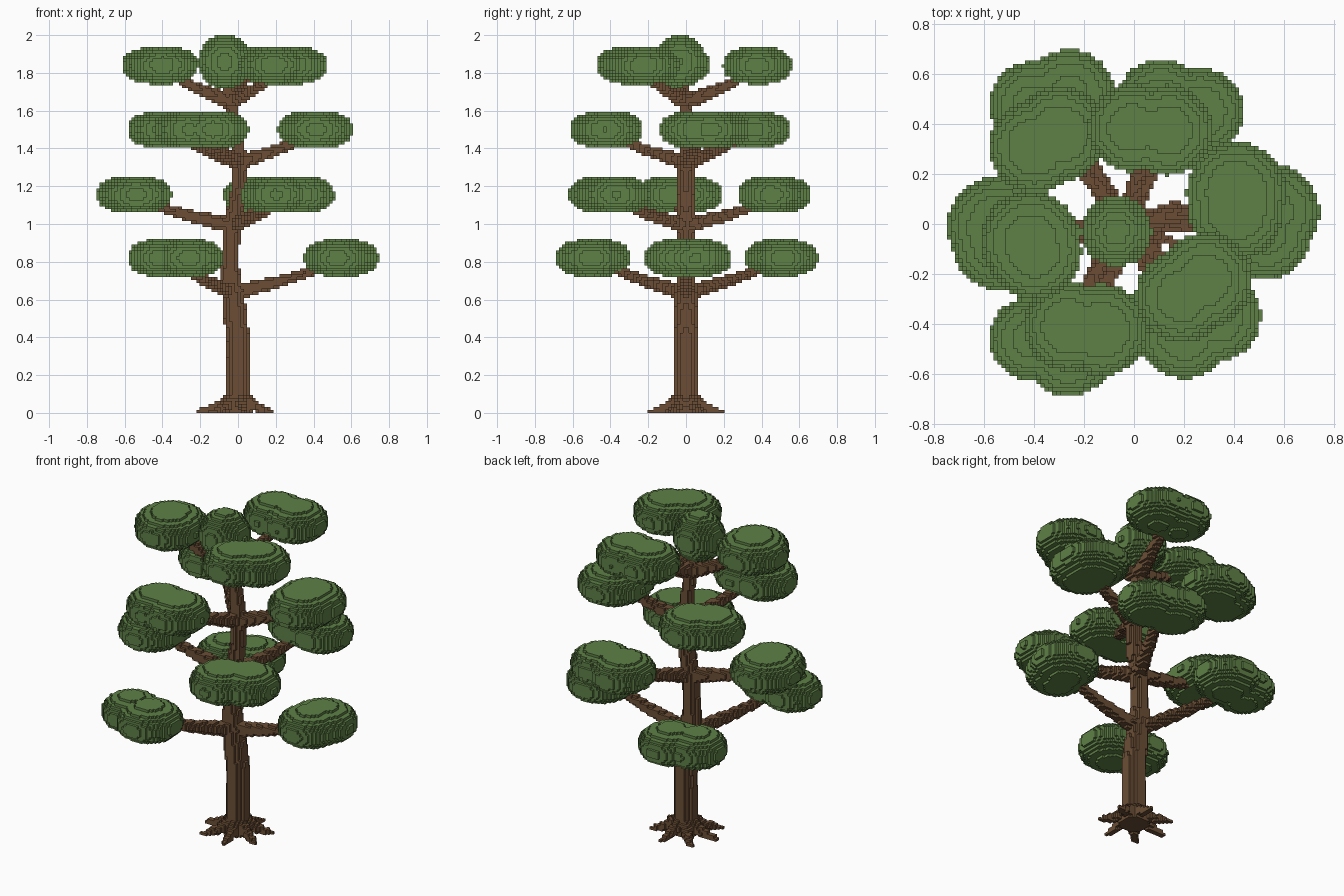
import bpy
import math
from mathutils import Vector

if "Cube" in bpy.data.objects:
    bpy.data.objects.remove(bpy.data.objects["Cube"])

H = 2 / 128  # voxel size


def material(name, rgb):
    m = bpy.data.materials.new(name)
    m.diffuse_color = (*rgb, 1)
    m.use_nodes = True
    m.node_tree.nodes["Principled BSDF"].inputs["Base Color"].default_value = m.diffuse_color
    return m


BARK = material("bark brown", (0.147, 0.076, 0.036))
LEAF = material("leaf green", (0.112, 0.216, 0.061))


def fill(cells, lo, hi, inside):
    """Add every voxel whose centre passes the inside test."""
    a = [math.floor(v / H) - 1 for v in lo]
    b = [math.ceil(v / H) + 1 for v in hi]
    for i in range(a[0], b[0]):
        for j in range(a[1], b[1]):
            for k in range(max(0, a[2]), b[2]):
                if inside(Vector(((i + .5) * H, (j + .5) * H, (k + .5) * H))):
                    cells.add((i, j, k))


def lobe(cells, c, r, rz, power=2.4):
    c, ext = Vector(c), Vector((r, r, rz))

    def inside(p):
        d = p - c
        return (math.hypot(d.x, d.y) / r) ** power + abs(d.z / rz) ** power <= 1
    fill(cells, c - ext, c + ext, inside)


def limb(cells, points):
    """Tapered rod through points given as (x, y, z, radius)."""
    for p0, p1 in zip(points, points[1:]):
        a, b, r0, r1 = Vector(p0[:3]), Vector(p1[:3]), p0[3], p1[3]
        ab, rm = b - a, max(r0, r1)

        def inside(p):
            t = min(1, max(0, (p - a).dot(ab) / ab.length_squared))
            return (p - a - ab * t).length <= r0 + (r1 - r0) * t
        fill(cells, [min(u, v) - rm for u, v in zip(a, b)],
             [max(u, v) + rm for u, v in zip(a, b)], inside)


def build(name, cells, mat):
    """Mesh the exposed voxel faces."""
    verts, index, faces = [], {}, []
    for c in sorted(cells):
        for ax in range(3):
            u, v = (ax + 1) % 3, (ax + 2) % 3
            for s in (0, 1):
                n = list(c)
                n[ax] += 2 * s - 1
                if tuple(n) in cells:
                    continue
                face = []
                for du, dv in ((0, 0), (1, 0), (1, 1), (0, 1)):
                    q = list(c)
                    q[ax] += s
                    q[u] += du
                    q[v] += dv
                    q = tuple(q)
                    if q not in index:
                        index[q] = len(verts)
                        verts.append([w * H for w in q])
                    face.append(index[q])
                faces.append(face if s else face[::-1])
    me = bpy.data.meshes.new(name)
    me.from_pydata(verts, [], faces)
    me.materials.append(mat)
    bpy.context.collection.objects.link(bpy.data.objects.new(name, me))


# Trunk: gently swaying, tapering
wood = set()
limb(wood, [(0, 0, 0, .085), (0, 0, .1, .066), (.005, 0, .36, .062),
            (-.015, 0, .52, .062), (-.03, 0, .65, .058), (-.045, 0, .8, .046),
            (-.03, 0, 1.0, .046), (0, 0, 1.17, .04), (.01, 0, 1.33, .04),
            (-.015, 0, 1.52, .032), (-.04, 0, 1.66, .032), (-.07, -.02, 1.8, .025)])

# Roots: star around the base
for n in range(7):
    a = math.pi + n * math.tau / 7
    x, y = math.cos(a), math.sin(a)
    limb(wood, [(x * .03, y * .03, .07, .04), (x * .11, y * .11, .03, .026),
                (x * .2 - .01, y * .19, .006, .014)])

# Foliage tiers: clump height, branch start, then two lobes (x, y, r) per clump
tiers = [
    (.82, (-.03, 0, .635), [
        ((.555, .05, .19), (.53, -.04, .18)),
        ((-.26, .515, .185), (-.41, .48, .17)),
        ((-.26, -.505, .185), (-.415, -.46, .165))]),
    (1.155, (-.03, 0, .99), [
        ((-.55, -.01, .2), (-.54, -.08, .185)),
        ((.11, .475, .185), (.265, .45, .175)),
        ((.2, -.435, .185), (.33, -.37, .18))]),
    (1.5, (.005, 0, 1.325), [
        ((.41, .13, .2), (.41, .05, .19)),
        ((-.3, .36, .19), (-.395, .31, .185)),
        ((-.13, -.425, .185), (-.26, -.41, .18))]),
    (1.84, (-.035, 0, 1.645), [
        ((-.415, -.07, .2), (-.4, -.11, .19)),
        ((-.01, .385, .175), (.135, .375, .18)),
        ((.19, -.29, .185), (.285, -.225, .19))]),
]
for t, (z, start, clumps) in enumerate(tiers):
    for n, lobes in enumerate(clumps):
        leaves = set()
        for x, y, r in lobes:
            lobe(leaves, (x, y, z), r, .1)
        build(f"foliage_tier{t + 1}_{n + 1}", leaves, LEAF)
        # Branch reaching into the clump
        s = Vector(start)
        e = Vector(((lobes[0][0] + lobes[1][0]) / 2,
                    (lobes[0][1] + lobes[1][1]) / 2, z - .02))
        m = s.lerp(e, .5) - Vector((0, 0, .012))
        limb(wood, [(*s, .042), (*m, .03), (*e, .022)])

build("trunk_roots_and_branches", wood, BARK)

# Crown ball
crown = set()
lobe(crown, (-.07, -.03, 1.86), .142, .142, 2)
build("crown_foliage", crown, LEAF)
